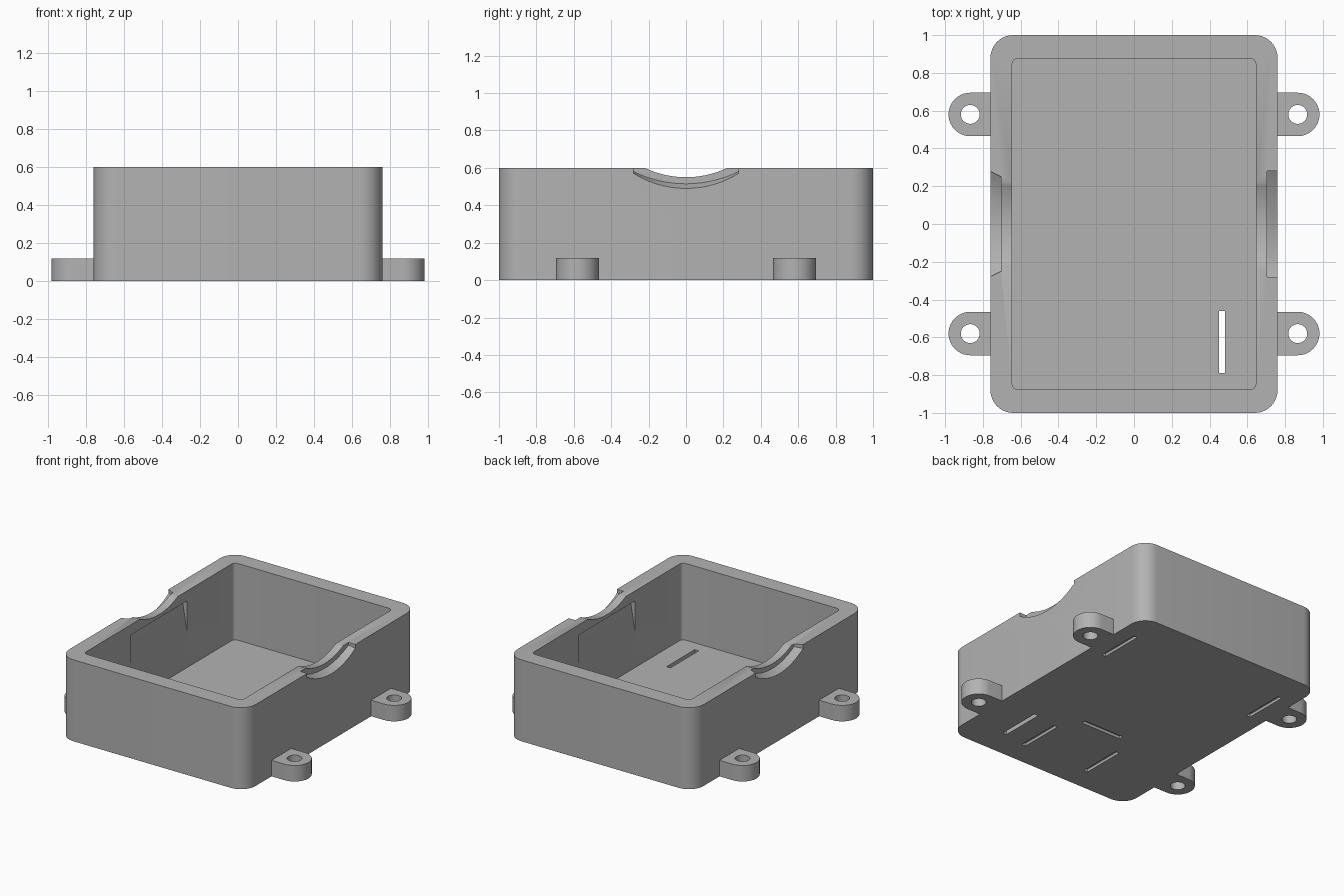
import bpy, bmesh, math
from mathutils import Vector

if "Cube" in bpy.data.objects:
    bpy.data.objects.remove(bpy.data.objects["Cube"])

grey = bpy.data.materials.new("plain grey")
grey.use_nodes = True
grey.diffuse_color = (0.45, 0.45, 0.45, 1)
grey.node_tree.nodes["Principled BSDF"].inputs["Base Color"].default_value = (0.45, 0.45, 0.45, 1)


def loft(name, loop_a, loop_b):
    """Closed solid between two outlines with matching point counts."""
    bm = bmesh.new()
    a = [bm.verts.new(p) for p in loop_a]
    b = [bm.verts.new(p) for p in loop_b]
    bm.faces.new(a)
    bm.faces.new(b)
    for i in range(len(a)):
        j = (i + 1) % len(a)
        bm.faces.new((a[i], a[j], b[j], b[i]))
    bmesh.ops.recalc_face_normals(bm, faces=bm.faces[:])
    mesh = bpy.data.meshes.new(name)
    bm.to_mesh(mesh)
    bm.free()
    ob = bpy.data.objects.new(name, mesh)
    bpy.context.collection.objects.link(ob)
    mesh.materials.append(grey)
    return ob


def prism(name, outline, z0, z1):
    return loft(name, [(x, y, z0) for x, y in outline], [(x, y, z1) for x, y in outline])


def rounded_rect(hx, hy, r, cx=0, cy=0, steps=10):
    pts = []
    for k, (sx, sy) in enumerate([(1, 1), (-1, 1), (-1, -1), (1, -1)]):
        for i in range(steps + 1):
            t = math.pi / 2 * (k + i / steps)
            pts.append((cx + sx * (hx - r) + r * math.cos(t),
                        cy + sy * (hy - r) + r * math.sin(t)))
    return pts


def circle(cx, cy, r, n=32):
    return [(cx + r * math.cos(math.tau * i / n), cy + r * math.sin(math.tau * i / n)) for i in range(n)]


def rect(cx, cy, hx, hy):
    return [(cx - hx, cy - hy), (cx + hx, cy - hy), (cx + hx, cy + hy), (cx - hx, cy + hy)]


def sag(x, half, edge, bottom, n=24):
    """Dished profile in the plane of one x, open above the rim."""
    rise = edge - bottom
    r = (half * half + rise * rise) / (2 * rise)
    a = math.asin(half / r)
    arc = [(x, r * math.sin(t), bottom + r - r * math.cos(t))
           for t in (a * (2 * i / n - 1) for i in range(n + 1))]
    return arc + [(x, half, 0.7), (x, -half, 0.7)]


def combine(target, other, operation):
    mod = target.modifiers.new(operation.lower(), 'BOOLEAN')
    mod.operation = operation
    mod.solver = 'EXACT'
    mod.object = other
    bpy.context.view_layer.objects.active = target
    bpy.ops.object.modifier_apply(modifier=mod.name)
    bpy.data.objects.remove(other)


FLOOR = 0.035
OUT, IN = 0.76, 0.645

# Open box with rounded corners
box = prism("box_body", rounded_rect(OUT, 1, 0.12), 0, 0.6)
combine(box, prism("cavity", rounded_rect(IN, 0.877, 0.03, steps=6), FLOOR, 0.8), 'DIFFERENCE')

for s in (1, -1):
    # Dished rim notches, outer seat then narrower inner gap
    inner_half = 0.28 if s > 0 else 0.25
    combine(box, loft("seat_cut", sag(s * 0.765, 0.28, 0.57, 0.488),
                      sag(s * 0.705, inner_half, 0.58, 0.515)), 'DIFFERENCE')
    combine(box, loft("gap_cut", sag(s * 0.62, 0.22, 0.6, 0.55),
                      sag(s * 0.73, 0.22, 0.6, 0.55)), 'DIFFERENCE')
    # Wedge-shaped recess in the inner wall, deepest at its top
    wedge = [(IN - 0.02, 0.525), (IN + 0.04, 0.525), (IN, 0.285), (IN - 0.02, 0.285)]
    combine(box, loft("wedge_cut", [(s * x, -0.33, z) for x, z in wedge],
                      [(s * x, 0.33, z) for x, z in wedge]), 'DIFFERENCE')

# Slots in the underside; the first goes right through
combine(box, prism("slot_cut", rect(0.465, -0.625, 0.016, 0.165), -0.1, 0.1), 'DIFFERENCE')
for x, y in [(0.63, 0.6), (-0.63, 0.6), (0.27, -0.66), (-0.27, -0.66)]:
    combine(box, prism("slot_cut", rect(x, y, 0.016, 0.165), -0.1, 0.02), 'DIFFERENCE')
combine(box, prism("slot_cut", rect(0, -0.33, 0.165, 0.016), -0.1, 0.02), 'DIFFERENCE')

# Four screw lugs with holes
parts = [box]
for sx, side in ((1, "left"), (-1, "right")):
    for sy, end in ((1, "back"), (-1, "front")):
        cx, cy, r = 0.867, sy * 0.58, 0.115
        tab = [(cx + r * math.sin(t), cy - r * math.cos(t))
               for t in (math.pi * i / 20 for i in range(21))]
        tab += [(OUT - 0.01, cy + r), (OUT - 0.01, cy - r)]
        lug = prism(f"{end}_{side}_screw_lug", [(sx * x, y) for x, y in tab], 0, 0.118)
        combine(lug, prism("hole_cut", circle(sx * cx, cy, 0.05), -0.1, 0.3), 'DIFFERENCE')
        parts.append(lug)

# Smooth shading with sharp edges kept
bpy.ops.object.select_all(action='DESELECT')
for ob in parts:
    ob.select_set(True)
bpy.context.view_layer.objects.active = box
bpy.ops.object.shade_smooth_by_angle(angle=math.radians(30))
